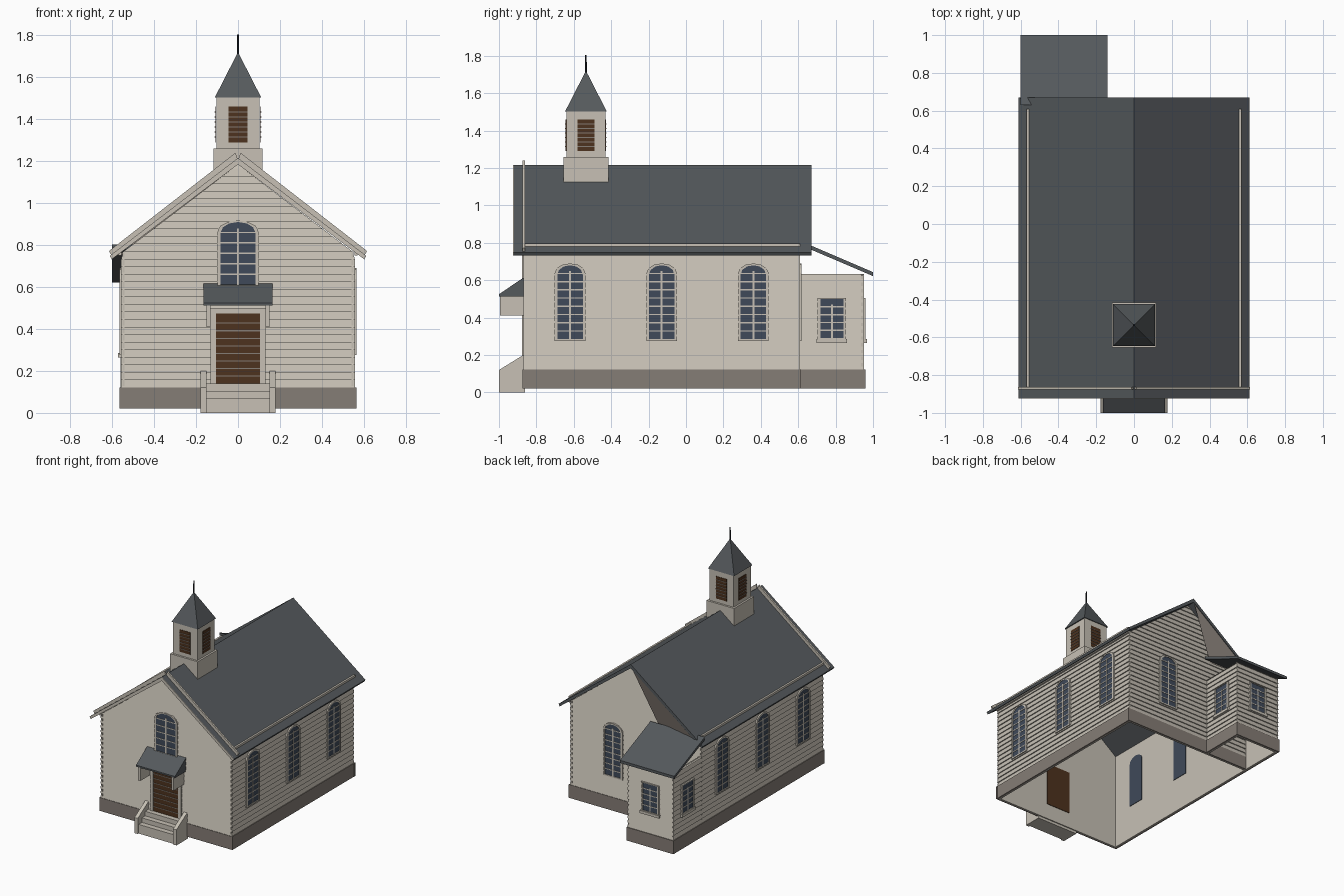
import bpy, bmesh, math
from mathutils import Vector

if "Cube" in bpy.data.objects:
    bpy.data.objects.remove(bpy.data.objects["Cube"])


def material(name, rgb):
    m = bpy.data.materials.new(name)
    m.use_nodes = True
    m.diffuse_color = (*rgb, 1)
    m.node_tree.nodes["Principled BSDF"].inputs["Base Color"].default_value = (*rgb, 1)
    return m


CREAM = material("cream paint", (0.57, 0.53, 0.46))
SLATE = material("slate roofing", (0.09, 0.1, 0.108))
STONE = material("grey stone", (0.235, 0.205, 0.18))
BROWN = material("dark brown wood", (0.075, 0.032, 0.013))
GLASS = material("blue glass", (0.05, 0.068, 0.1))
IRON = material("black iron", (0.015, 0.018, 0.024))


class Frame:
    """Wall plane: u runs right as seen from outside, z up, d outward."""
    def __init__(self, x, y, nx, ny):
        self.o, self.n, self.u = Vector((x, y, 0)), Vector((nx, ny, 0)), Vector((-ny, nx, 0))

    def at(self, u, z, d):
        return self.o + self.u * u + self.n * d + Vector((0, 0, z))


def finish(name, bm, mat):
    me = bpy.data.meshes.new(name)
    bmesh.ops.recalc_face_normals(bm, faces=bm.faces)
    bm.to_mesh(me)
    bm.free()
    me.materials.append(mat)
    ob = bpy.data.objects.new(name, me)
    bpy.context.scene.collection.objects.link(ob)
    return ob


def prisms(name, frame, outlines, d0, d1, mat):
    """Extrude each outline from depth d0 to d1 of the frame."""
    bm = bmesh.new()
    for pts in outlines:
        a = [bm.verts.new(frame.at(u, z, d0)) for u, z in pts]
        b = [bm.verts.new(frame.at(u, z, d1)) for u, z in pts]
        bm.faces.new(a)
        bm.faces.new(b[::-1])
        for i in range(len(a)):
            j = (i + 1) % len(a)
            bm.faces.new((a[i], a[j], b[j], b[i]))
    return finish(name, bm, mat)


def rect(u0, u1, z0, z1):
    return [(u0, z0), (u1, z0), (u1, z1), (u0, z1)]


def siding(name, frame, span, z0, z1, step=0.036):
    """Overlapping boards: each leans out to a lip at its lower edge."""
    bm = bmesh.new()
    z = z0
    while z < z1 - 0.002:
        top = min(z + step, z1)
        (a, b), (c, e) = span(z), span(top)
        rows = [(a, b, z, 0), (a, b, z, 0.009), (c, e, top, 0.001)]
        vs = [(bm.verts.new(frame.at(l, h, d)), bm.verts.new(frame.at(r, h, d))) for l, r, h, d in rows]
        for p, q in zip(vs, vs[1:]):
            bm.faces.new((p[0], p[1], q[1], q[0]))
        z = top
    finish(name, bm, CREAM)


def window(name, frame, c, w, z0, top, rise, rows, sill=False):
    """Glass, surround and glazing bars; rise is the height of the arch."""
    spring = top - rise
    if rise:
        arc = [(w * math.cos(t * math.pi / 6), spring + rise * math.sin(t * math.pi / 6)) for t in range(7)]
    else:
        arc = [(w, top), (-w, top)]
    line = [(-w, z0), (w, z0)] + arc
    mid = (z0 + top) / 2
    inner = [(c + u, z) for u, z in line]
    outer = [(c + u * (w + 0.014) / w, mid + (z - mid) * 1.05) for u, z in line]
    prisms(name + "_glass", frame, [inner], -0.014, 0.011, GLASS)
    n = len(inner)
    ring = [[inner[i], inner[(i + 1) % n], outer[(i + 1) % n], outer[i]] for i in range(n)]
    prisms(name + "_surround", frame, ring, 0, 0.015, CREAM)
    bars = [rect(c - 0.005, c + 0.005, z0, top - 0.03)]
    for i in range(1, rows):
        z = z0 + (top - z0) * i / rows
        bars.append(rect(c - w, c + w, z - 0.0035, z + 0.0035))
    prisms(name + "_bars", frame, bars, 0.009, 0.0135, CREAM)
    if sill:
        prisms(name + "_sill", frame, [rect(c - w - 0.02, c + w + 0.02, z0 - 0.025, z0 - 0.004)], 0, 0.022, CREAM)


# Wall planes of the hall, and plain frames through the centre
front = Frame(0, -0.862, 0, -1)
back = Frame(0, 0.602, 0, 1)
right_side = Frame(0.55, 0, 1, 0)
left_side = Frame(-0.55, 0, -1, 0)
across = Frame(0, 0, 1, 0)
along = Frame(0, 0, 0, -1)
RIDGE, SLOPE = 1.215, 0.762


def roof_z(x):
    return RIDGE - SLOPE * abs(x)


def gable_span(z):
    h = max(0.001, min(0.557, (RIDGE - 0.03 - z) / SLOPE))
    return -h, h


# Hall walls, boards and stone base
gable = [(-0.55, 0.02), (0.55, 0.02), (0.55, 0.765), (0, 1.185), (-0.55, 0.765)]
for label, fr in (("front", front), ("back", back)):
    prisms(label + "_wall", fr, [gable], -0.01, 0, CREAM)
    siding(label + "_boards", fr, gable_span, 0.12, 1.185)
    prisms(label + "_base", fr, [rect(-0.565, 0.565, 0.02, 0.122)], 0, 0.012, STONE)
for label, fr, s in (("right", right_side, 1), ("left", left_side, -1)):
    lo, hi = sorted((-0.869 * s, 0.609 * s))
    prisms(label + "_wall", fr, [rect(lo, hi, 0.02, 0.77)], -0.01, 0, CREAM)
    siding(label + "_boards", fr, lambda z: (lo, hi), 0.12, 0.765)
    prisms(label + "_base", fr, [rect(lo, hi, 0.02, 0.122)], 0, 0.014, STONE)
    for i, y in enumerate((-0.62, -0.13, 0.36)):
        window(f"{label}_window_{i}", fr, y * s, 0.068, 0.285, 0.68, 0.05, 9)
window("front_window", front, 0, 0.083, 0.61, 0.91, 0.05, 6)
window("back_window", back, -0.19, 0.068, 0.285, 0.68, 0.05, 9)

# Main roof with cream verge boards and strips
for s, label in ((1, "right"), (-1, "left")):
    slab = [(0, RIDGE), (0.612 * s, roof_z(0.612)), (0.602 * s, 0.732), (0, RIDGE - 0.03)]
    prisms(label + "_roof", along, [slab], -0.67, 0.92, SLATE)
    prisms(label + "_verge", along, [slab], 0.92, 0.924, CREAM)
    crest = [(0.012 * s, 1.24), (0.615 * s, 0.772), (0.603 * s, 0.75), (0, 1.205)]
    prisms(label + "_crest", along, [crest], 0.862, 0.875, CREAM)
    u = sorted((0.555 * s, 0.569 * s))
    prisms(label + "_eave_strip", along, [rect(*u, 0.75, 0.797)], -0.61, 0.87, CREAM)

# Infill between the back roof edge and the gable
bm = bmesh.new()
bm.faces.new([bm.verts.new(p) for p in ((0, 0.668, 1.2), (-0.6, 0.668, 0.75), (-0.2, 0.613, 0.78))])
finish("roof_infill", bm, STONE)

# Rear annex with lean-to roof
annex_walls = (
    ("annex_back", Frame(-0.365, 0.945, 0, 1), 0.19),
    ("annex_left", Frame(-0.55, 0.78, -1, 0), 0.167),
    ("annex_right", Frame(-0.18, 0.78, 1, 0), 0.167),
)
for label, fr, h in annex_walls:
    prisms(label + "_wall", fr, [rect(-h, h, 0.02, 0.632)], -0.01, 0, CREAM)
    siding(label + "_boards", fr, lambda z: (-h - 0.004, h + 0.004), 0.12, 0.632)
    prisms(label + "_base", fr, [rect(-h - 0.01, h + 0.01, 0.02, 0.122)], 0, 0.014, STONE)
    window(label + "_window", fr, 0, 0.062, 0.29, 0.5, 0, 5, True)
prisms("annex_roof", across, [[(0.63, 0.802), (1, 0.643), (1, 0.622), (0.63, 0.78)]], -0.6, -0.14, SLATE)

# Belfry: base, louvred shaft, spire and finial
BY = -0.535
belfry = Frame(0, BY, 0, -1)
prisms("belfry_base", belfry, [rect(-0.117, 0.117, 1.12, 1.26)], -0.12, 0.12, CREAM)
prisms("belfry_shaft", belfry, [rect(-0.103, 0.103, 1.25, 1.506)], -0.105, 0.105, CREAM)
for i, (nx, ny) in enumerate(((0, -1), (1, 0), (0, 1), (-1, 0))):
    fr = Frame(nx * 0.104, BY + ny * 0.104, nx, ny)
    prisms(f"louvre_{i}", fr, [rect(-0.045, 0.045, 1.29, 1.46)], 0, 0.004, BROWN)
    slats = [rect(-0.045, 0.045, 1.313 + k * 0.024, 1.317 + k * 0.024) for k in range(6)]
    prisms(f"louvre_slats_{i}", fr, slats, 0, 0.007, STONE)
for name, r1, r2, z0, z1, sides, mat in (
    ("spire", 0.157, 0, 1.503, 1.72, 4, SLATE),
    ("finial", 0.005, 0.004, 1.7, 1.805, 8, IRON),
):
    bpy.ops.mesh.primitive_cone_add(vertices=sides, radius1=r1, radius2=r2, depth=z1 - z0,
                                    location=(0, BY, (z0 + z1) / 2), rotation=(0, 0, math.pi / 4))
    bpy.context.object.name = name
    bpy.context.object.data.materials.append(mat)

# Door with surround and rails
prisms("door", front, [rect(-0.105, 0.105, 0.14, 0.475)], -0.014, 0.011, BROWN)
prisms("door_surround", front, [rect(-0.132, -0.105, 0.12, 0.5), rect(0.105, 0.132, 0.12, 0.5),
                                rect(-0.105, 0.105, 0.475, 0.5)], 0, 0.016, CREAM)
rails = [rect(-0.105, 0.105, 0.173 + k * 0.036, 0.178 + k * 0.036) for k in range(8)]
prisms("door_rails", front, rails, 0.009, 0.0135, STONE)

# Door canopy on side brackets
prisms("canopy_roof", across, [[(-0.86, 0.62), (-1, 0.525), (-1, 0.513), (-0.86, 0.513)]], -0.165, 0.165, SLATE)
prisms("canopy_brackets", along, [rect(s * 0.141 - 0.009, s * 0.141 + 0.009, 0.41, 0.515) for s in (-1, 1)],
       0.86, 0.995, CREAM)

# Entrance steps between sloping cheek walls
stair = [(-0.86, 0), (-0.99, 0)]
for y, z in ((-0.99, 0.07), (-0.95, 0.105), (-0.91, 0.14)):
    stair += [(y, z), (y + 0.04, z)]
prisms("steps", across, [stair + [(-0.86, 0.14)]], -0.155, 0.155, CREAM)
cheek = [(-0.86, 0), (-1, 0), (-1, 0.12), (-0.87, 0.2), (-0.86, 0.2)]
for s, label in ((1, "left"), (-1, "right")):
    prisms(label + "_step_cheek", across, [cheek], s * 0.15, s * 0.178, CREAM)
